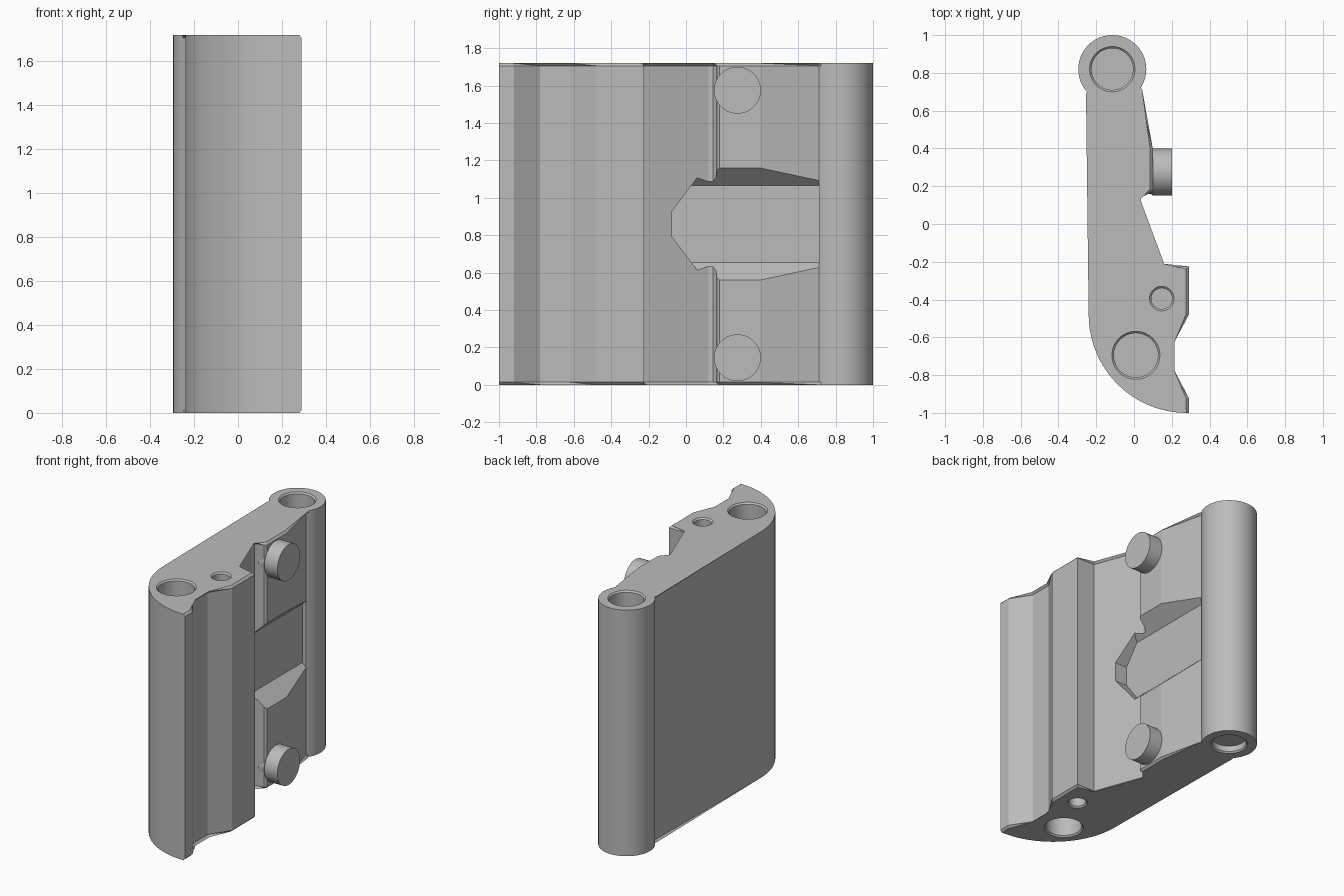
import bpy, bmesh
from math import cos, sin, radians, pi
from mathutils import Matrix, Vector

cube = bpy.data.objects.get("Cube")
if cube:
    bpy.data.objects.remove(cube, do_unlink=True)

HEIGHT, CHAMFER = 1.72, 0.014
MID = HEIGHT / 2

grey = bpy.data.materials.new("plain grey")
grey.use_nodes = True
colour = (0.5, 0.5, 0.5, 1)
grey.diffuse_color = colour
grey.node_tree.nodes["Principled BSDF"].inputs["Base Color"].default_value = colour


def add_object(name, bm):
    bmesh.ops.recalc_face_normals(bm, faces=bm.faces)
    mesh = bpy.data.meshes.new(name)
    bm.to_mesh(mesh)
    bm.free()
    mesh.materials.append(grey)
    obj = bpy.data.objects.new(name, mesh)
    bpy.context.collection.objects.link(obj)
    return obj


def arc(cx, cy, r, start, end, steps):
    angles = [radians(start + (end - start) * i / steps) for i in range(steps + 1)]
    return [(cx + r * cos(a), cy + r * sin(a)) for a in angles]


def loft(bm, rings):
    """Closed solid through rings that have equal point counts."""
    loops = [[bm.verts.new(p) for p in ring] for ring in rings]
    n = len(loops[0])
    for a, b in zip(loops, loops[1:]):
        for i in range(n):
            bm.faces.new((a[i], a[(i + 1) % n], b[(i + 1) % n], b[i]))
    bm.faces.new(loops[0][::-1])
    bm.faces.new(loops[-1])


def drill(name, mouth, direction, radius, depth, rim=0.01):
    """Round cutter with a chamfered mouth, running along direction."""
    stations = [(-0.1, radius + rim), (0, radius + rim), (rim, radius), (depth, radius)]
    bm = bmesh.new()
    loft(bm, [[(x, y, d) for x, y in arc(0, 0, r, 0, 354.375, 63)] for d, r in stations])
    turn = Vector((0, 0, 1)).rotation_difference(Vector(direction)).to_matrix().to_4x4()
    bm.transform(Matrix.Translation(mouth) @ turn)
    return add_object(name, bm)


# Body outline: latch side, hinge barrel, flat back, rounded front
outline = [(0.29, -1.0), (0.29, -0.92), (0.20, -0.78), (0.20, -0.62), (0.29, -0.48),
           (0.29, -0.225), (0.15, -0.225), (0.022, 0.12), (0.025, 0.145), (0.045, 0.16),
           (0.085, 0.165), (0.10, 0.18), (0.10, 0.395)]
outline += arc(-0.115, 0.82, 0.18, -37, 226, 64)
outline += arc(0.28, -0.48, 0.52, 180, 270, 24)

bm = bmesh.new()
loft(bm, [[(x, y, z) for x, y in outline] for z in (0, HEIGHT)])
rims = [e for e in bm.edges if abs(e.verts[0].co.z - e.verts[1].co.z) < 0.01]
bmesh.ops.bevel(bm, geom=rims, offset=CHAMFER, segments=1, affect='EDGES')
body = add_object("hinge_body", bm)

# Sloped central pocket with a pointed front end
def pocket_ring(x):
    half = 0.205 + 0.95 * x
    shoulder = -0.075 + (half - 0.067) / 1.333
    side = [(-0.075, 0.067), (shoulder, half), (0.71, half)]
    points = side + [(y, -h) for y, h in side[::-1]]
    return [(x, y, MID + h) for y, h in points]

bm = bmesh.new()
loft(bm, [pocket_ring(0), pocket_ring(0.35)])
cutters = [add_object("pocket_cutter", bm)]

# Holes: barrel bore, blind end holes and side holes at both ends
cutters.append(drill("barrel_bore_cutter", (-0.115, 0.82, HEIGHT), (0, 0, -1), 0.11, HEIGHT + 0.1))
for label, z, down in (("top", HEIGHT, -1), ("bottom", 0, 1)):
    cutters += [
        drill(label + "_barrel_rim_cutter", (-0.115, 0.82, z), (0, 0, down), 0.11, 0.05),
        drill(label + "_large_hole_cutter", (0.01, -0.695, z), (0, 0, down), 0.117, 0.35),
        drill(label + "_small_hole_cutter", (0.147, -0.395, z), (0, 0, down), 0.055, 0.25),
        drill(label + "_side_hole_cutter", (0.10, 0.275, z + down * 0.145), (-1, 0, 0), 0.115, 0.2),
    ]

for cutter in cutters:
    cutter.hide_render = True
    mod = body.modifiers.new(cutter.name, 'BOOLEAN')
    mod.operation = 'DIFFERENCE'
    mod.solver = 'EXACT'
    mod.object = cutter

# Apply the cuts, drop the cutters and shade
bpy.context.view_layer.update()
result = bpy.data.meshes.new_from_object(body.evaluated_get(bpy.context.evaluated_depsgraph_get()))
body.modifiers.clear()
body.data = result
for cutter in cutters:
    bpy.data.objects.remove(cutter, do_unlink=True)
for obj in bpy.context.selected_objects:
    obj.select_set(False)
body.select_set(True)
bpy.context.view_layer.objects.active = body
bpy.ops.object.shade_smooth_by_angle(angle=radians(10))
